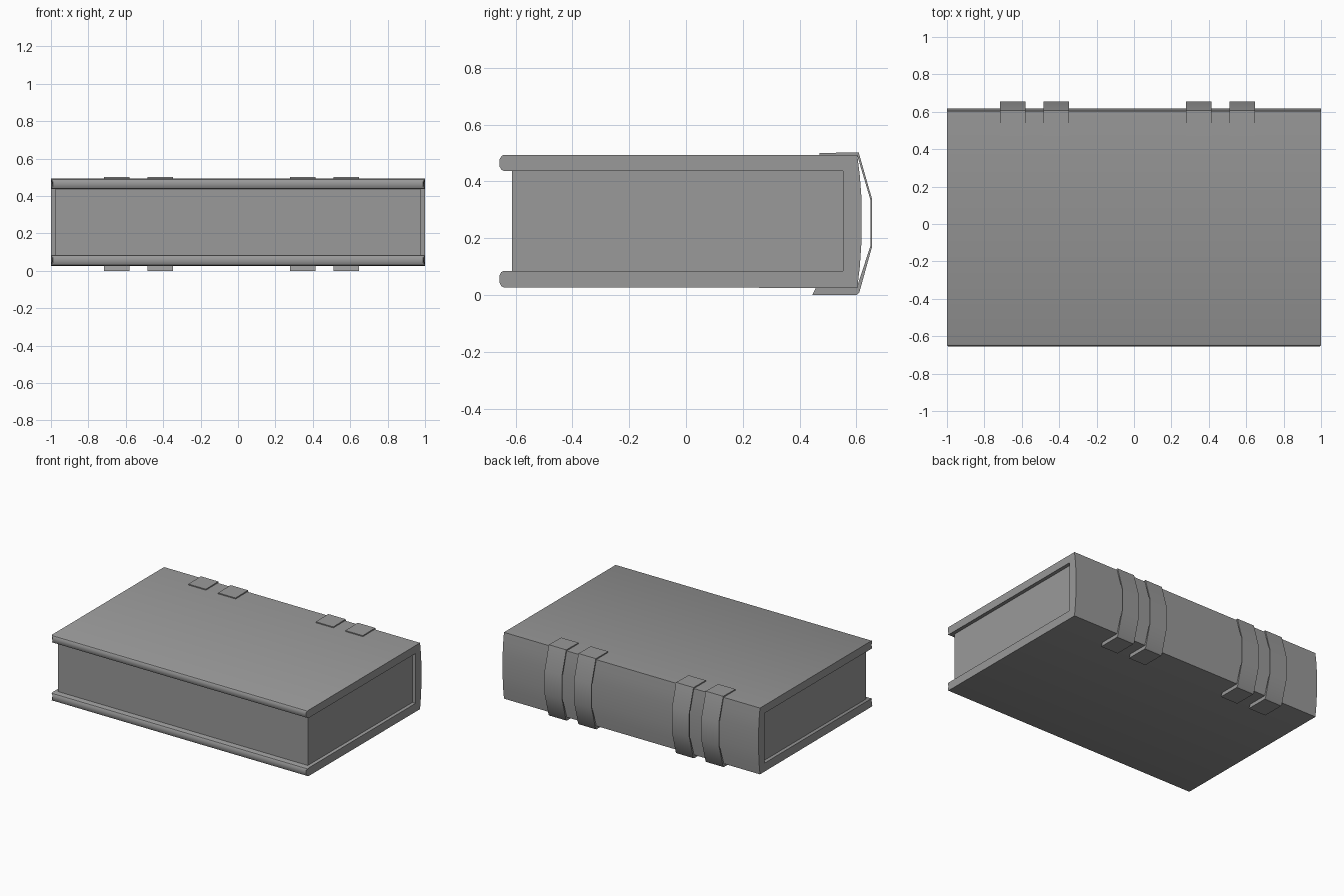
import bpy
import bmesh

# Remove the default cube only
cube = bpy.data.objects.get("Cube")
if cube:
    bpy.data.objects.remove(cube, do_unlink=True)

# Single grey material
grey = bpy.data.materials.new("grey")
grey.use_nodes = True
color = (0.32, 0.32, 0.32, 1)
grey.diffuse_color = color
grey.node_tree.nodes["Principled BSDF"].inputs["Base Color"].default_value = color


def extrude_profile(name, profile, x0, x1, tip=None):
    """Extrude a closed (y, z) profile along x; narrow it slightly in front of tip."""
    bm = bmesh.new()
    face = bm.faces.new([bm.verts.new((x0, y, z)) for y, z in profile])
    new = bmesh.ops.extrude_face_region(bm, geom=[face])["geom"]
    moved = [v for v in new if isinstance(v, bmesh.types.BMVert)]
    bmesh.ops.translate(bm, verts=moved, vec=(x1 - x0, 0, 0))
    if tip is not None:
        for v in bm.verts:
            if v.co.y < tip:
                v.co.x *= 0.99
    bmesh.ops.recalc_face_normals(bm, faces=bm.faces)
    mesh = bpy.data.meshes.new(name)
    bm.to_mesh(mesh)
    bm.free()
    mesh.materials.append(grey)
    obj = bpy.data.objects.new(name, mesh)
    bpy.context.collection.objects.link(obj)
    return obj


def board_edge(low, high):
    """Rounded front edge of a cover board, from its top to its bottom."""
    return [(-0.642, high), (-0.65, high - 0.004), (-0.656, high - 0.015),
            (-0.656, low + 0.015), (-0.65, low + 0.004), (-0.642, low)]


# Cover: two boards joined by a slightly bulging spine
spine = [(0.603, 0.025), (0.612, 0.1), (0.618, 0.19),
         (0.618, 0.34), (0.612, 0.42), (0.603, 0.493)]
cover_profile = (spine + board_edge(0.437, 0.493)
                 + [(0.553, 0.437), (0.553, 0.085)] + board_edge(0.027, 0.085))
parts = [extrude_profile("cover", cover_profile, -1, 1, tip=-0.652)]

# Page block, set back from the cover edges
pages = [(-0.613, 0.08), (0.56, 0.08), (0.56, 0.442), (-0.613, 0.442)]
parts.append(extrude_profile("pages", pages, -0.975, 0.975))

# Bands standing off the spine, with a thin top tab and a thicker bottom tab
band = [(0.47, 0.5), (0.608, 0.502), (0.655, 0.338), (0.655, 0.17),
        (0.61, 0.008), (0.602, 0), (0.445, 0), (0.458, 0.028), (0.602, 0.028),
        (0.649, 0.172), (0.649, 0.336), (0.603, 0.491), (0.47, 0.491)]
for i, x in enumerate((-0.648, -0.416, 0.347, 0.578)):
    parts.append(extrude_profile(f"spine_band_{i + 1}", band, x - 0.068, x + 0.068))

# Smooth the shallow curves, keep the corners crisp
bpy.ops.object.select_all(action="DESELECT")
for obj in parts:
    obj.select_set(True)
bpy.context.view_layer.objects.active = parts[0]
bpy.ops.object.shade_smooth_by_angle(angle=0.6)
